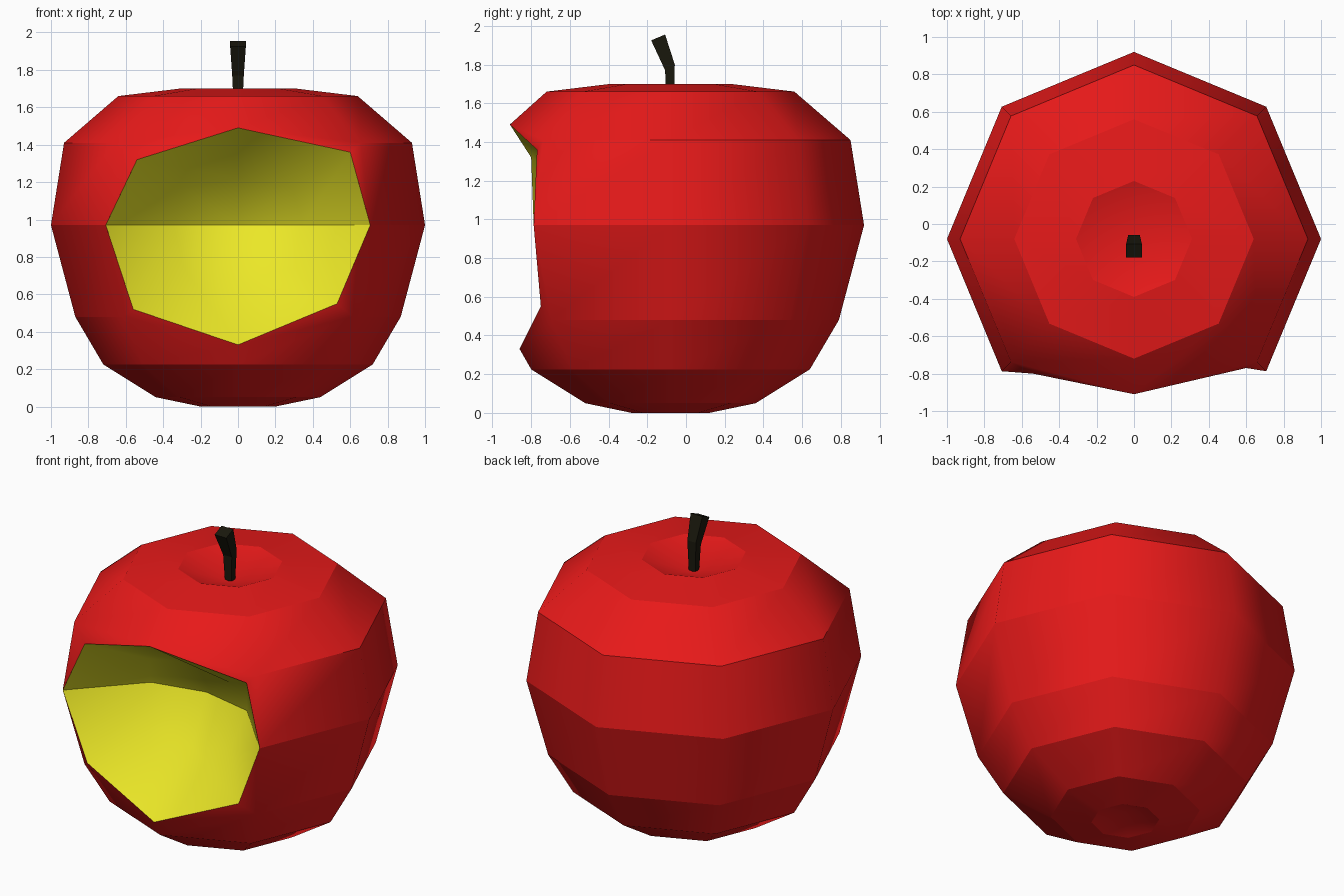
import bpy, bmesh, math

if "Cube" in bpy.data.objects:
    bpy.data.objects.remove(bpy.data.objects["Cube"])

CY = -0.08  # the core axis sits slightly forward


def material(name, rgb):
    m = bpy.data.materials.new(name)
    m.diffuse_color = (*rgb, 1)
    m.use_nodes = True
    m.node_tree.nodes["Principled BSDF"].inputs["Base Color"].default_value = m.diffuse_color
    return m


def finish(bm, name, mat, sharp_rings=True, smooth=True):
    bmesh.ops.recalc_face_normals(bm, faces=bm.faces)
    for f in bm.faces:
        f.smooth = smooth
    if sharp_rings:  # level edges stay crisp, upright edges blend
        for e in bm.edges:
            a, b = e.verts
            if abs(a.co.z - b.co.z) < 0.005:
                e.smooth = False
    me = bpy.data.meshes.new(name)
    bm.to_mesh(me)
    bm.free()
    ob = bpy.data.objects.new(name, me)
    me.materials.append(mat)
    bpy.context.collection.objects.link(ob)
    return ob


red = material("red_skin", (0.8, 0.01, 0.01))
yellow = material("yellow_flesh", (0.83, 0.8, 0.02))
dark = material("dark_stem", (0.01, 0.009, 0.004))

# Bite rim, clockwise from the top as seen from the front
rim = [(0, -0.91, 1.49), (0.6, -0.77, 1.36), (0.707, -0.787, 0.97), (0.53, -0.75, 0.55),
       (0, -0.86, 0.33), (-0.56, -0.745, 0.52), (-0.707, -0.787, 0.97), (-0.54, -0.8, 1.32)]

# Skin: eight-sided lathe, with the front column opened for the bite
profile = [(0.2, 0), (0.44, 0.05), (0.72, 0.225), (0.87, 0.48), (1, 0.97),
           (0.93, 1.41), (0.64, 1.66), (0.31, 1.70)]
bm = bmesh.new()
rings = []
for r, z in profile:
    rings.append([bm.verts.new((r * math.cos(k * math.pi / 4), CY + r * math.sin(k * math.pi / 4), z))
                  for k in range(8)])
FRONT, LOW, MID, HIGH = 6, 3, 4, 5
rings[HIGH][FRONT].co = rim[0]
rings[LOW][FRONT].co = rim[4]
for i in range(len(rings) - 1):
    for k in range(8):
        if i in (LOW, MID) and k in (FRONT - 1, FRONT):
            continue
        n = (k + 1) % 8
        bm.faces.new((rings[i][k], rings[i][n], rings[i + 1][n], rings[i + 1][k]))
bm.verts.remove(rings[MID][FRONT])
# Skin corners between the bite rim and the lathe
for side, ring, idx in ((7, HIGH, 1), (7, LOW, 3), (5, LOW, 5), (5, HIGH, 7)):
    p = bm.verts.new(rim[idx])
    corner = rings[ring][side]
    bm.faces.new((corner, rings[ring][FRONT], p))
    bm.faces.new((corner, p, rings[MID][side]))
# Hollows at the stem and the base
for ring, z in ((rings[-1], 1.6), (rings[0], 0.06)):
    c = bm.verts.new((0, CY, z))
    for k in range(8):
        bm.faces.new((ring[k], ring[(k + 1) % 8], c))
finish(bm, "apple_skin", red)

# Bite: rim, inner ring and centre form a faceted bowl
inner = [(0, -0.47, 1.22), (0.29, -0.49, 1.17), (0.345, -0.40, 0.97), (0.29, -0.49, 0.74),
         (0, -0.47, 0.67), (-0.29, -0.49, 0.74), (-0.345, -0.40, 0.97), (-0.29, -0.49, 1.17)]
bm = bmesh.new()
a = [bm.verts.new(p) for p in rim]
b = [bm.verts.new(p) for p in inner]
c = bm.verts.new((0, -0.325, 0.97))
for k in range(8):
    n = (k + 1) % 8
    bm.faces.new((a[k], a[n], b[n], b[k]))
    bm.faces.new((b[k], b[n], c))
bite = finish(bm, "bite_flesh", yellow)
# the open bowl must face outwards to the front
if sum(p.normal.y * p.area for p in bite.data.polygons) > 0:
    bite.data.flip_normals()

# Stem: bent square bar (half width, front y/z, back y/z)
bm = bmesh.new()
sections = [(0.022, -0.1, 1.58, -0.062, 1.58), (0.031, -0.108, 1.77, -0.058, 1.80),
            (0.042, -0.18, 1.925, -0.108, 1.955)]
loops = []
for w, fy, fz, by, bz in sections:
    loops.append([bm.verts.new(p) for p in ((-w, fy, fz), (w, fy, fz), (w, by, bz), (-w, by, bz))])
for lo, hi in zip(loops, loops[1:]):
    for k in range(4):
        n = (k + 1) % 4
        bm.faces.new((lo[k], lo[n], hi[n], hi[k]))
bm.faces.new(loops[0][::-1])
bm.faces.new(loops[-1])
finish(bm, "stem", dark, smooth=False)
